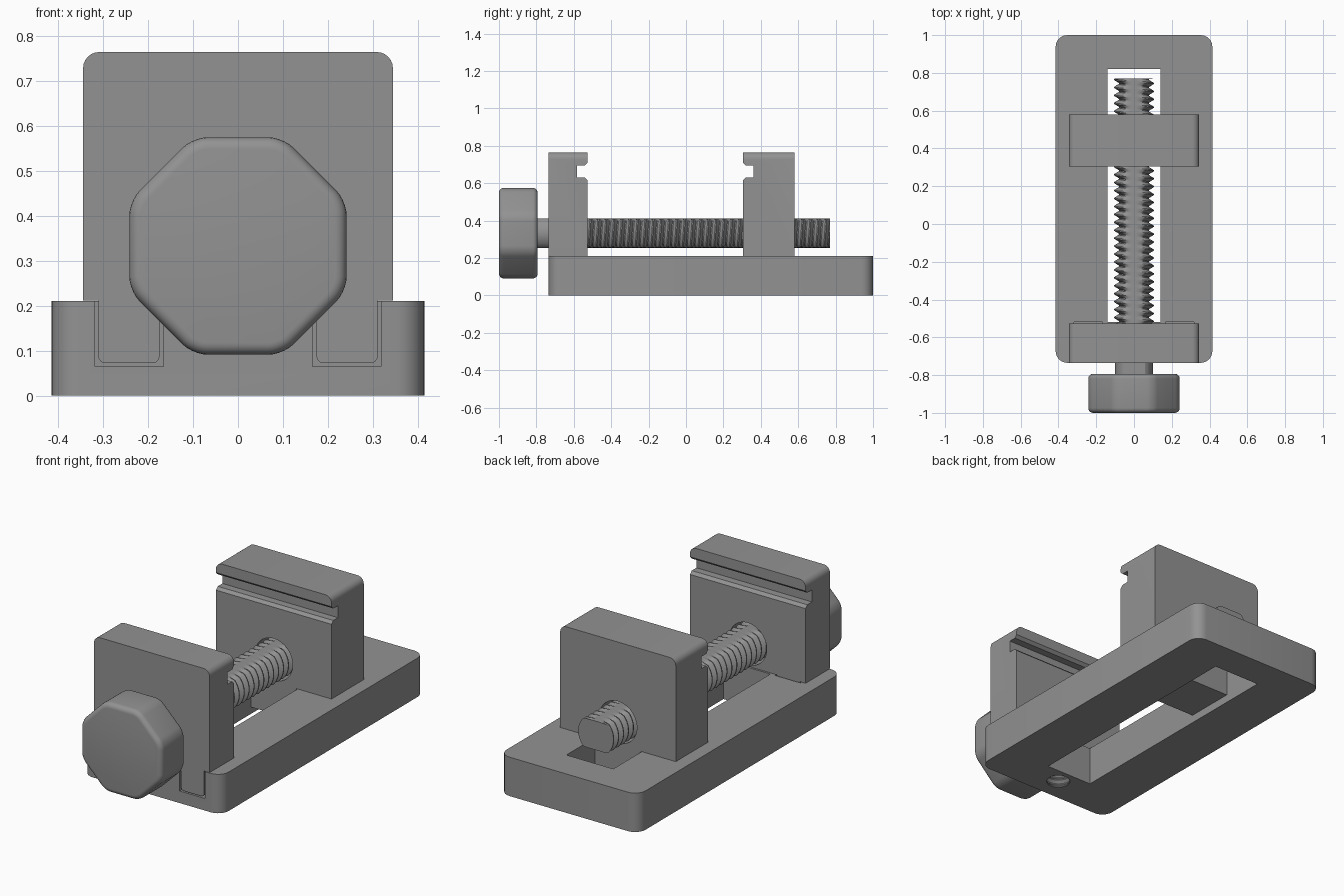
import bpy, bmesh, math
from mathutils import Vector

cube = bpy.data.objects.get("Cube")
if cube:
    bpy.data.objects.remove(cube)

grey = bpy.data.materials.new("machine grey")
grey.use_nodes = True
colour = (0.29, 0.29, 0.29, 1)
grey.diffuse_color = colour
grey.node_tree.nodes["Principled BSDF"].inputs["Base Color"].default_value = colour

AXIS_Z = 0.333      # height of the screw axis
TOP = 0.21          # top of the base
FLAT = 0.078        # half height of the flattened screw


def finish(bm, name):
    bmesh.ops.recalc_face_normals(bm, faces=bm.faces)
    mesh = bpy.data.meshes.new(name)
    bm.to_mesh(mesh)
    bm.free()
    ob = bpy.data.objects.new(name, mesh)
    bpy.context.collection.objects.link(ob)
    mesh.materials.append(grey)
    return ob


def round_edges(bm, axis, radius, keep=lambda mid: True, segments=6):
    """Round the edges that run along one axis."""
    edges = []
    for e in bm.edges:
        a, b = (v.co for v in e.verts)
        if abs((b - a).normalized()[axis]) > 0.99 and keep((a + b) / 2):
            edges.append(e)
    bmesh.ops.bevel(bm, geom=edges, offset=radius, segments=segments,
                    profile=0.5, affect='EDGES')


def box(name, lo, hi, axis=None, radius=0.0, keep=lambda mid: True):
    bm = bmesh.new()
    bmesh.ops.create_cube(bm, size=1)
    lo, hi = Vector(lo), Vector(hi)
    for v in bm.verts:
        v.co = (lo + hi) / 2 + v.co * (hi - lo)
    if axis is not None:
        round_edges(bm, axis, radius, keep)
    return finish(bm, name)


def prism(name, points, depth):
    """Extrude a closed outline."""
    bm = bmesh.new()
    face = bm.faces.new([bm.verts.new(p) for p in points])
    new = bmesh.ops.extrude_face_region(bm, geom=[face])["geom"]
    bmesh.ops.translate(bm, vec=depth, verts=[v for v in new if isinstance(v, bmesh.types.BMVert)])
    return finish(bm, name)


def threaded_rod(name, root, crest, start, end, pitch, helix=1, flat=None, sides=40):
    """Rod along +y; helix=1 winds the thread, helix=0 gives plain rings."""
    bm = bmesh.new()
    radii = [root, crest, crest, root]
    steps = [0, 0.36, 0.5, 0.86]
    turns = math.ceil((end - start) / pitch) + helix
    rows = []
    for k in range(-helix * 4, turns * 4 + 1):
        row = []
        for j in range(sides):
            a = 2 * math.pi * j / sides
            y = start + pitch * (k // 4 + steps[k % 4] + helix * j / sides)
            y = min(max(y, start), end)
            z = radii[k % 4] * math.sin(a)
            if flat:
                z = min(max(z, -flat), flat)
            row.append(bm.verts.new((radii[k % 4] * math.cos(a), y, z)))
        rows.append(row)
    for k in range(len(rows) - 1):
        for j in range(sides):
            n = (j + 1) % sides
            up = 4 * helix if n == 0 else 0     # the seam climbs by one turn
            if k + 1 + up < len(rows):
                bm.faces.new((rows[k][j], rows[k + up][n], rows[k + 1 + up][n], rows[k + 1][j]))
    bm.faces.new(rows[0])
    bm.faces.new(rows[-1])
    bmesh.ops.dissolve_degenerate(bm, edges=bm.edges, dist=1e-5)
    return finish(bm, name)


def cut(ob, cutter):
    mod = ob.modifiers.new("cut", 'BOOLEAN')
    mod.operation, mod.solver, mod.object = 'DIFFERENCE', 'EXACT', cutter
    cutter.hide_render = True
    bpy.context.view_layer.objects.active = ob
    bpy.ops.object.modifier_apply(modifier=mod.name)
    bpy.data.objects.remove(cutter)


def bore(ob, start, end, radius):
    cutter = threaded_rod("bore cutter", radius, radius, start, end, end - start, helix=0, sides=48)
    cutter.location.z = AXIS_Z
    bpy.context.view_layer.update()
    cut(ob, cutter)


def jaw(name, front, back, grip, inward):
    """Upright block with rounded shoulders, a gripping groove and a screw hole."""
    ob = box(name, (-0.345, front, TOP + 0.002), (0.345, back, 0.765), 1, 0.036,
             lambda mid: mid.z > 0.5)
    outline = [(-0.02, 0.73), (0.015, 0.695), (0.055, 0.695),
               (0.055, 0.63), (0.015, 0.63), (-0.02, 0.595)]
    cut(ob, prism("groove cutter", [(-0.5, grip + d * inward, z) for d, z in outline], (1, 0, 0)))
    bore(ob, front - 0.05, back + 0.05, 0.113)
    return ob


# Base plate with long slot, tenon pockets and threaded mounting hole
base = box("base", (-0.415, -0.735, 0), (0.415, 1.0, TOP), 2, 0.062)
cut(base, box("slot cutter", (-0.14, -0.52, -0.1), (0.14, 0.82, 0.4)))
for side in (-1, 1):
    cut(base, box("pocket cutter", (side * 0.242 - 0.076, -0.8, 0.065),
                  (side * 0.242 + 0.076, -0.52, 0.4)))
hole = threaded_rod("hole cutter", 0.058, 0.072, -0.03, 0.16, 0.038, helix=0, sides=32)
hole.rotation_euler.x = math.pi / 2
hole.location = (0, -0.605, 0)
bpy.context.view_layer.update()
cut(base, hole)

# Fixed jaw and its two tenons
parts = [base, jaw("fixed_jaw", -0.735, -0.527, -0.527, -1)]
for side, label in ((-1, "right"), (1, "left")):
    parts.append(box("tenon_" + label, (side * 0.243 - 0.068, -0.735, 0.072),
                     (side * 0.243 + 0.068, -0.527, TOP + 0.004), 1, 0.016,
                     lambda mid: mid.z < 0.1))

# Sliding jaw and the guide that runs in the slot
parts.append(jaw("sliding_jaw", 0.305, 0.58, 0.305, 1))
parts.append(box("sliding_guide", (-0.136, 0.305, 0.04), (0.136, 0.58, TOP + 0.004)))

# Flattened screw and plain neck
screw = threaded_rod("screw", 0.08, 0.105, -0.66, 0.77, 0.042, flat=FLAT)
neck = threaded_rod("screw_neck", 0.1, 0.1, -0.8, -0.65, 0.15, helix=0, flat=FLAT)
for ob in (screw, neck):
    ob.location.z = AXIS_Z
    parts.append(ob)

# Octagonal hand knob with softened edges
bm = bmesh.new()
apothem = 0.242
ring = [(apothem / math.cos(math.pi / 8), math.pi / 8 + i * math.pi / 4) for i in range(8)]
face = bm.faces.new([bm.verts.new((r * math.cos(a), -1, AXIS_Z + r * math.sin(a))) for r, a in ring])
new = bmesh.ops.extrude_face_region(bm, geom=[face])["geom"]
bmesh.ops.translate(bm, vec=(0, 0.207, 0), verts=[v for v in new if isinstance(v, bmesh.types.BMVert)])
round_edges(bm, 1, 0.032, segments=5)
rims = [e for e in bm.edges if abs(e.verts[0].co.y - e.verts[1].co.y) < 1e-4]
bmesh.ops.bevel(bm, geom=rims, offset=0.026, segments=5, profile=0.5, affect='EDGES')
parts.append(finish(bm, "hand_knob"))

# Smooth the rounded parts, keep the sharp edges
bpy.ops.object.select_all(action='DESELECT')
for ob in parts:
    ob.select_set(True)
bpy.context.view_layer.objects.active = base
bpy.ops.object.shade_smooth_by_angle(angle=math.radians(25))
